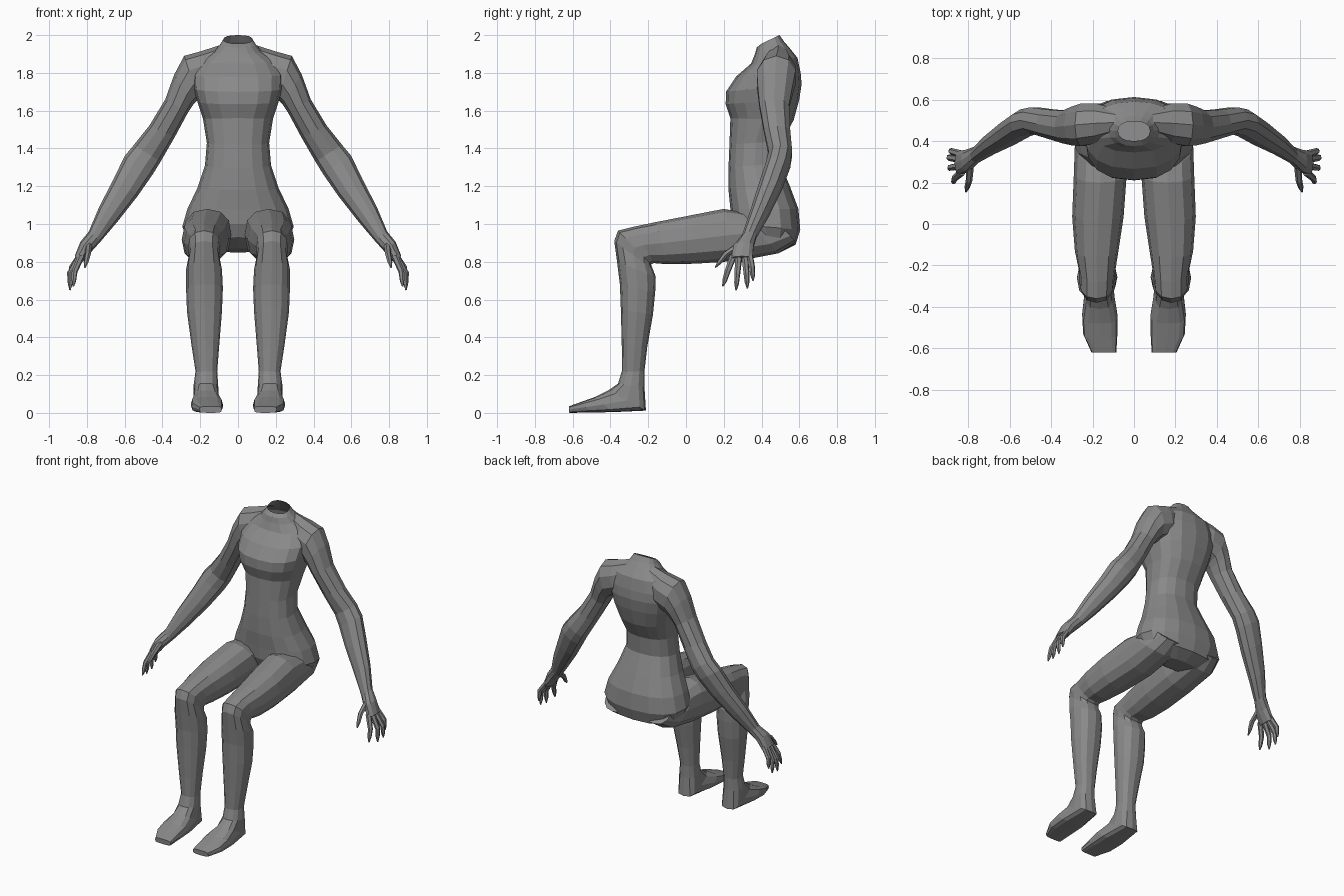
import bpy, bmesh, math
from mathutils import Vector

if "Cube" in bpy.data.objects:
    bpy.data.objects.remove(bpy.data.objects["Cube"])


def loft(name, rings, sides):
    """Closed skin over rings given as (centre, half axis u, half axis v, roundness)."""
    bm = bmesh.new()
    loops = []
    for c, u, v, e in rings:
        loop = []
        for i in range(sides):
            a = 2 * math.pi * i / sides
            cu, sv = math.cos(a), math.sin(a)
            cu = math.copysign(abs(cu) ** e, cu) if abs(cu) > 1e-6 else 0
            sv = math.copysign(abs(sv) ** e, sv) if abs(sv) > 1e-6 else 0
            loop.append(bm.verts.new(c + u * cu + v * sv))
        loops.append(loop)
    for a, b in zip(loops, loops[1:]):
        for i in range(sides):
            j = (i + 1) % sides
            bm.faces.new((a[i], a[j], b[j], b[i]))
    bm.faces.new(loops[0][::-1])
    bm.faces.new(loops[-1])
    bmesh.ops.recalc_face_normals(bm, faces=bm.faces)
    me = bpy.data.meshes.new(name)
    bm.to_mesh(me)
    bm.free()
    ob = bpy.data.objects.new(name, me)
    bpy.context.collection.objects.link(ob)
    return ob


def side_ring(x0, x1, front, back, e=0.85):
    """Ring spanning x0..x1, through a front and a back (y, z) point."""
    m = (x0 + x1) / 2
    p, q = Vector((m, *front)), Vector((m, *back))
    return (p + q) / 2, (q - p) / 2, Vector(((x1 - x0) / 2, 0, 0)), e


def arm_ring(inner, outer, y0, y1):
    """Ring spanning y0..y1, through an inner and an outer (x, z) point."""
    m = (y0 + y1) / 2
    p, q = Vector((inner[0], m, inner[1])), Vector((outer[0], m, outer[1]))
    return (p + q) / 2, (q - p) / 2, Vector((0, (y1 - y0) / 2, 0)), 0.95


def flip(rings):
    k = Vector((-1, 1, 1))
    return [(c * k, u * k, v * k, e) for c, u, v, e in rings]


# torso, crotch to neck: half width, front, back
torso = [
    (.14, (.35, .87), (.50, .85)), (.262, (.27, .93), (.58, .89)),
    (.295, (.24, 1.0), (.605, .97)), (.268, (.235, 1.08), (.595, 1.08)),
    (.215, (.225, 1.18), (.55, 1.2)), (.175, (.225, 1.3), (.50, 1.32)),
    (.165, (.23, 1.42), (.51, 1.44)), (.185, (.235, 1.56), (.57, 1.55)),
    (.215, (.21, 1.635), (.60, 1.66), .78), (.235, (.212, 1.7), (.612, 1.74), .8),
    (.24, (.265, 1.78), (.607, 1.80)), (.2, (.345, 1.85), (.59, 1.88)),
    (.125, (.365, 1.90), (.55, 1.93)), (.095, (.375, 1.935), (.52, 1.965)),
    (.077, (.40, 1.955), (.495, 2.0))]
body = loft("body", [side_ring(-r[0], *r) for r in torso], 16)

# leg, hip to toe: inner x, outer x, front, back
leg = [side_ring(*r) for r in (
    (.06, .25, (.45, 1.05), (.582, .905)), (.04, .285, (.28, 1.065), (.49, .845)),
    (.035, .29, (.2, 1.08), (.28, .805)), (.05, .298, (.02, 1.045), (.05, .79)),
    (.075, .285, (-.16, 1.01), (-.1, .787)), (.09, .265, (-.28, .985), (-.17, .793)),
    (.095, .265, (-.36, .965), (-.185, .785)), (.10, .26, (-.38, .91), (-.175, .76)),
    (.085, .275, (-.365, .8), (-.16, .72)), (.08, .275, (-.35, .68), (-.163, .64)),
    (.085, .27, (-.345, .55), (-.175, .52)), (.10, .245, (-.34, .35), (-.205, .35)),
    (.11, .225, (-.34, .22), (-.22, .22)), (.105, .235, (-.36, .155), (-.22, .14)),
    (.10, .235, (-.41, .12), (-.212, .012), .6), (.08, .25, (-.48, .085), (-.39, .004), .6),
    (.08, .245, (-.55, .06), (-.51, .002), .6), (.085, .205, (-.62, .035), (-.618, 0), .5))]

# arm, collar to knuckles: inner, outer, y range
arm = [arm_ring(*r) for r in (
    ((.05, 1.74), (.085, 1.95), .43, .55), ((.15, 1.69), (.195, 1.915), .385, .585),
    ((.21, 1.66), (.285, 1.89), .37, .585),
    ((.235, 1.635), (.338, 1.79), .375, .57), ((.265, 1.59), (.385, 1.66), .385, .55),
    ((.335, 1.46), (.47, 1.52), .41, .555), ((.41, 1.33), (.55, 1.42), .435, .565),
    ((.45, 1.265), (.60, 1.36), .42, .555), ((.53, 1.15), (.66, 1.235), .38, .51),
    ((.64, 1.01), (.735, 1.09), .335, .44), ((.725, .91), (.79, .96), .295, .375),
    ((.77, .86), (.835, .905), .25, .36), ((.82, .80), (.865, .83), .235, .355))]

# thumb and fingers: base, joint, tip
fingers = [
    ((.79, .285, .89), (.795, .21, .84), (.81, .155, .77)),
    ((.83, .25, .83), (.865, .22, .75), (.872, .195, .67)),
    ((.835, .28, .83), (.885, .272, .74), (.89, .265, .65)),
    ((.835, .312, .83), (.89, .32, .74), (.892, .325, .66)),
    ((.83, .335, .84), (.88, .35, .77), (.885, .355, .70))]


def finger_rings(pts):
    b, j, t = map(Vector, pts)
    out = []
    for p, r in ((b, .019), (j, .016), (j.lerp(t, .6), .013), (t, .004)):
        d = (t - b).normalized()
        u = d.orthogonal().normalized()
        out.append((p, u * r, d.cross(u) * r, 1))
    return out


limbs = [("leg", leg, 12), ("arm", arm, 10)]
limbs += [("finger", finger_rings(f), 6) for f in fingers]

# weld all limbs into one skin
parts = []
for name, rings, sides in limbs:
    parts.append(loft("left_" + name, rings, sides))
    parts.append(loft("right_" + name, flip(rings), sides))
for p in parts:
    mod = body.modifiers.new(p.name, 'BOOLEAN')
    mod.operation = 'UNION'
    mod.solver = 'EXACT'
    mod.object = p
bpy.context.view_layer.update()
dg = bpy.context.evaluated_depsgraph_get()
skin = bpy.data.meshes.new_from_object(body.evaluated_get(dg))
body.modifiers.clear()
body.data = skin
for p in parts:
    bpy.data.objects.remove(p)

# open the neck
bm = bmesh.new()
bm.from_mesh(skin)
cap = [f for f in bm.faces if all(v.co.z > 1.95 and abs(v.co.x) < .08 for v in f.verts)
       and f.normal.z > .7]
bmesh.ops.delete(bm, geom=cap, context='FACES')
bm.to_mesh(skin)
bm.free()

# dark grey skin
mat = bpy.data.materials.new("dark_grey")
mat.diffuse_color = (.25, .25, .25, 1)
mat.use_nodes = True
mat.node_tree.nodes["Principled BSDF"].inputs["Base Color"].default_value = mat.diffuse_color
skin.materials.clear()
skin.materials.append(mat)
